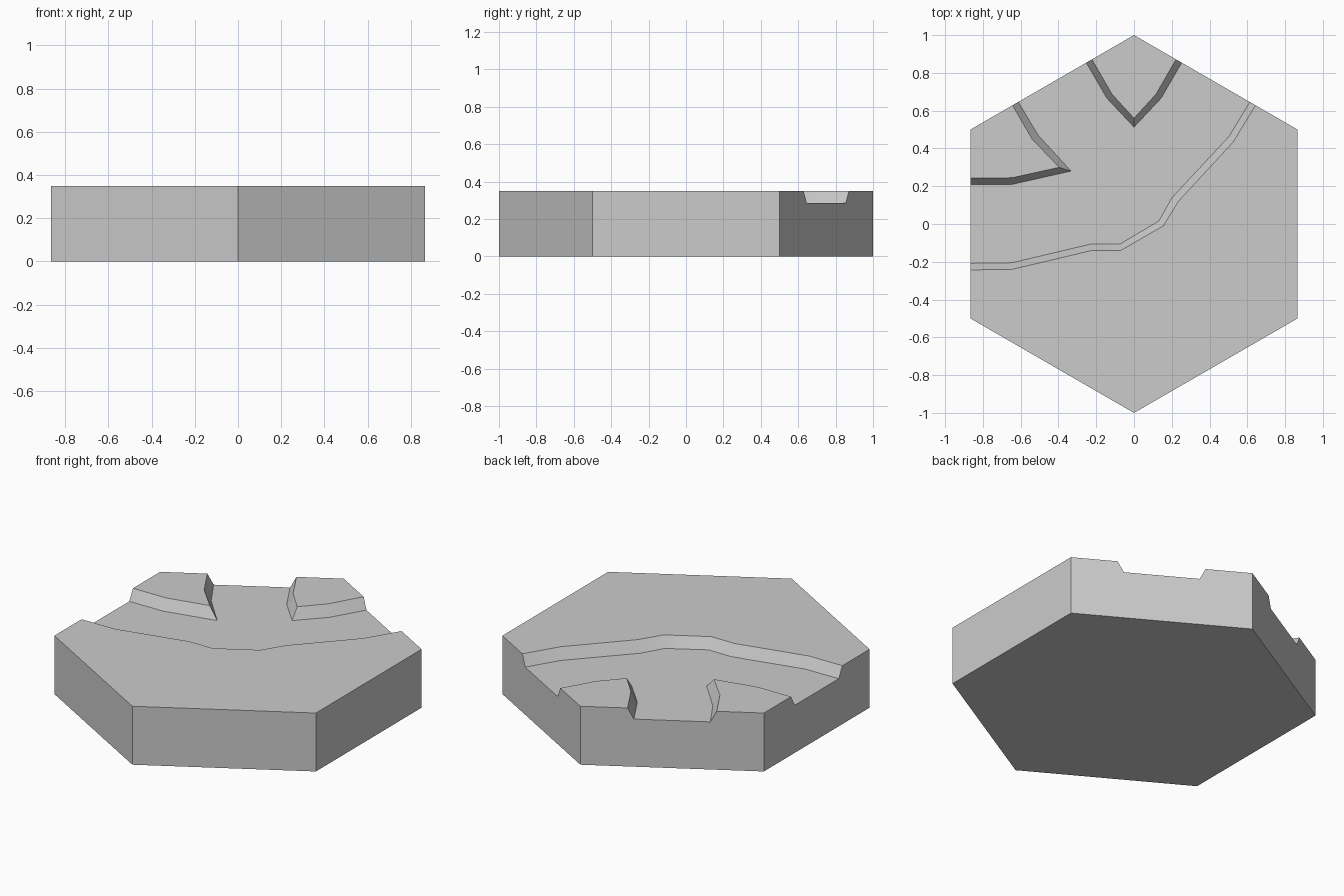
import bpy, bmesh
from math import cos, sin, radians

if "Cube" in bpy.data.objects:
    bpy.data.objects.remove(bpy.data.objects["Cube"])

TOP, BED = 0.35, 0.285      # bank height and channel floor height
R = cos(radians(30))        # centre to hexagon side


def corner(deg):
    return (cos(radians(deg)), sin(radians(deg)))


def mouth(deg, off):
    """Point on the hexagon side facing deg, shifted along that side."""
    a = radians(deg)
    return (R * cos(a) - off * sin(a), R * sin(a) + off * cos(a))


def bank(start, end, crest, foot, corners):
    """Crest and foot lines run between two channel mouths."""
    def line(pts, off):
        return [mouth(start, off)] + pts + [mouth(end, -off)]
    return {"crest": line(crest, 0.243), "foot": line(foot, 0.208),
            "corners": [corner(c) for c in corners]}


banks = [
    # wide front bank
    bank(180, 60,
         [(-0.645, -0.24), (-0.222, -0.14), (-0.07, -0.14), (0.155, -0.01),
          (0.235, 0.12), (0.525, 0.434)],
         [(-0.645, -0.205), (-0.228, -0.106), (-0.074, -0.106), (0.132, 0.016),
          (0.20, 0.138), (0.505, 0.466)],
         [30, -30, -90, -150]),
    # back bank
    bank(60, 120,
         [(0.116, 0.687), (0, 0.56), (-0.116, 0.687)],
         [(0.143, 0.665), (0, 0.513), (-0.143, 0.665)],
         [90]),
    # left bank
    bank(120, 180,
         [(-0.539, 0.449), (-0.396, 0.30), (-0.645, 0.245)],
         [(-0.507, 0.47), (-0.333, 0.28), (-0.645, 0.21)],
         [150]),
]

bm = bmesh.new()


def at(pts, z):
    return [(x, y, z) for x, y in pts]


def face(pts):
    bm.faces.new([bm.verts.new(p) for p in pts])


# underside and channel floor
face(at([corner(a) for a in range(30, 390, 60)], 0))
face(at([p for b in banks for p in b["foot"]], BED))

for i, b in enumerate(banks):
    nxt = banks[(i + 1) % 3]
    crest, foot, cs = b["crest"], b["foot"], b["corners"]
    # bank top
    face(at(crest + cs, TOP))
    # sloped channel wall
    for j in range(len(crest) - 1):
        face(at(crest[j:j + 2], TOP) + at(foot[j:j + 2][::-1], BED))
    # plain outer sides
    for p, q in zip(cs, cs[1:]):
        face(at([p, q], 0) + at([q, p], TOP))
    # outer side notched by the channel mouth
    p, q = cs[0], nxt["corners"][-1]
    face(at([p, q], 0) + at([q, nxt["crest"][0]], TOP)
         + at([nxt["foot"][0], foot[-1]], BED) + at([crest[-1], p], TOP))

bmesh.ops.remove_doubles(bm, verts=bm.verts, dist=1e-4)
bmesh.ops.recalc_face_normals(bm, faces=bm.faces)
mesh = bpy.data.meshes.new("river_hex_tile")
bm.to_mesh(mesh)
bm.free()

tile = bpy.data.objects.new("river_hex_tile", mesh)
bpy.context.collection.objects.link(tile)
bpy.context.view_layer.objects.active = tile
tile.select_set(True)
bpy.ops.object.shade_smooth_by_angle(angle=radians(35))
